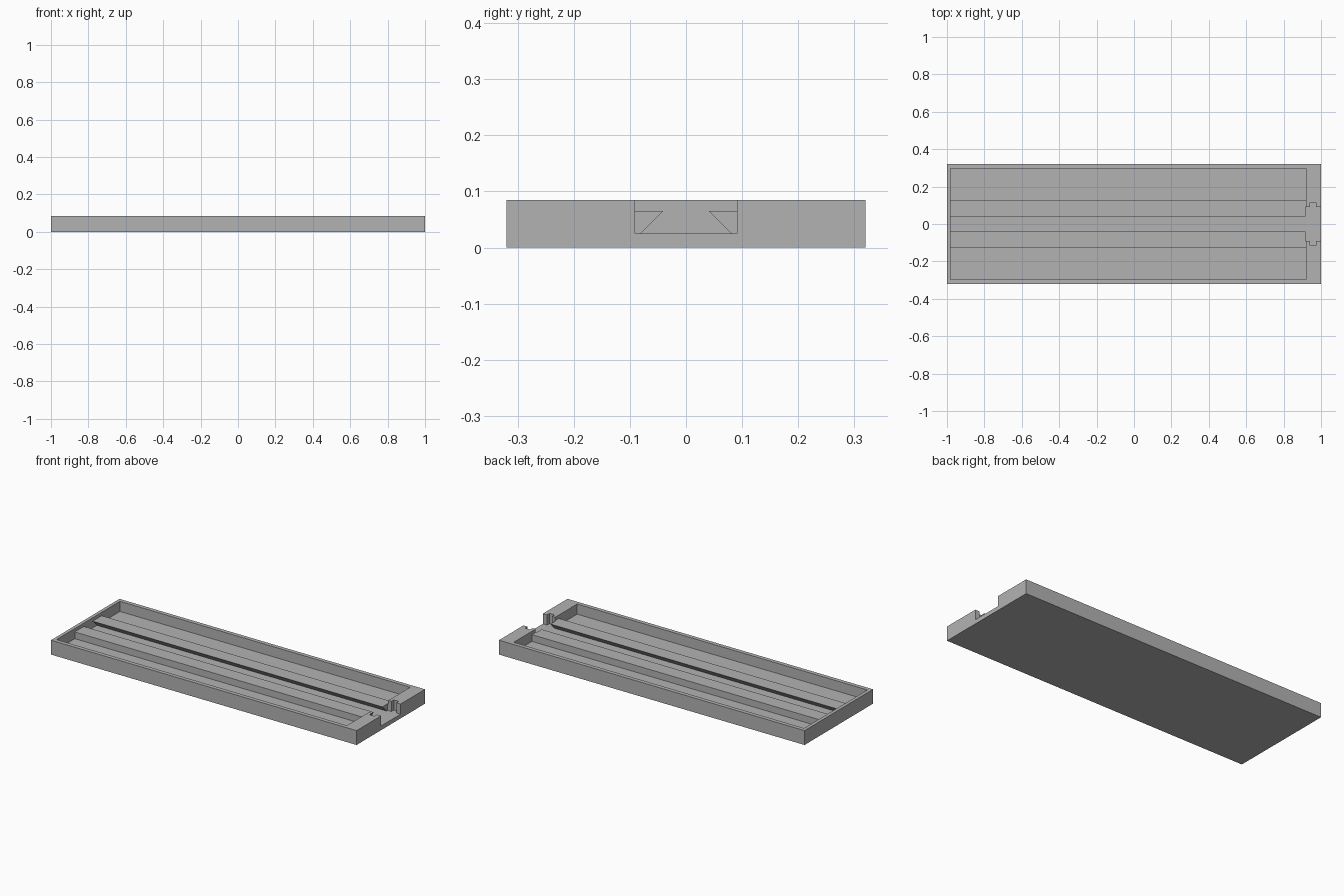
import bpy, bmesh

cube = bpy.data.objects.get("Cube")
if cube:
    bpy.data.objects.remove(cube, do_unlink=True)

grey = bpy.data.materials.new("plain grey")
grey.use_nodes = True
colour = (0.45, 0.45, 0.45, 1)
grey.diffuse_color = colour
grey.node_tree.nodes["Principled BSDF"].inputs["Base Color"].default_value = colour

LENGTH, WIDTH, HEIGHT = 2.0, 0.64, 0.085
FLOOR = 0.025
BACK, FRONT = -0.98, 0.92      # ends of the hollow
GATE = 0.916                   # inner end of the opening


def prism(name, points, offset):
    """Extrude a closed outline of 3D points along an offset."""
    bm = bmesh.new()
    face = bm.faces.new([bm.verts.new(p) for p in points])
    new = bmesh.ops.extrude_face_region(bm, geom=[face])["geom"]
    bmesh.ops.translate(bm, vec=offset, verts=[v for v in new if isinstance(v, bmesh.types.BMVert)])
    bmesh.ops.recalc_face_normals(bm, faces=bm.faces)
    mesh = bpy.data.meshes.new(name)
    bm.to_mesh(mesh)
    bm.free()
    mesh.materials.append(grey)
    obj = bpy.data.objects.new(name, mesh)
    bpy.context.collection.objects.link(obj)
    return obj


def box(name, x0, x1, half_y, z0, z1):
    outline = [(x0, -half_y, z0), (x1, -half_y, z0), (x1, half_y, z0), (x0, half_y, z0)]
    return prism(name, outline, (0, 0, z1 - z0))


def combine(target, tool, operation):
    """Apply a boolean and remove the tool."""
    mod = target.modifiers.new(tool.name, "BOOLEAN")
    mod.operation, mod.solver, mod.object = operation, "EXACT", tool
    bpy.context.view_layer.update()
    evaluated = target.evaluated_get(bpy.context.evaluated_depsgraph_get())
    mesh = bpy.data.meshes.new_from_object(evaluated)
    target.modifiers.clear()
    target.data = mesh
    bpy.data.objects.remove(tool, do_unlink=True)


# Tray with a shallow hollow
tray = box("tray", -LENGTH / 2, LENGTH / 2, WIDTH / 2, 0, HEIGHT)
combine(tray, box("hollow", BACK, FRONT, 0.296, FLOOR, 0.2), "DIFFERENCE")

# Pair of undercut rails, sunk slightly into the floor and end walls
for side in (1, -1):
    profile = [(0.126, 0.02), (0.126, 0.065), (0.041, 0.065), (0.086, 0.02)]
    rail = prism("rail", [(BACK - 0.01, side * y, z) for y, z in profile],
                 (FRONT - BACK + 0.02, 0, 0))
    combine(tray, rail, "UNION")

# Opening through the end wall, with a small catch slot on each side
half = [(GATE, 0.091), (0.94, 0.091), (0.94, 0.114), (0.973, 0.114), (0.973, 0.091), (1.1, 0.091)]
outline = half + [(x, -y) for x, y in reversed(half)]
gate = prism("gate", [(x, y, FLOOR) for x, y in outline], (0, 0, 0.2))
combine(tray, gate, "DIFFERENCE")
